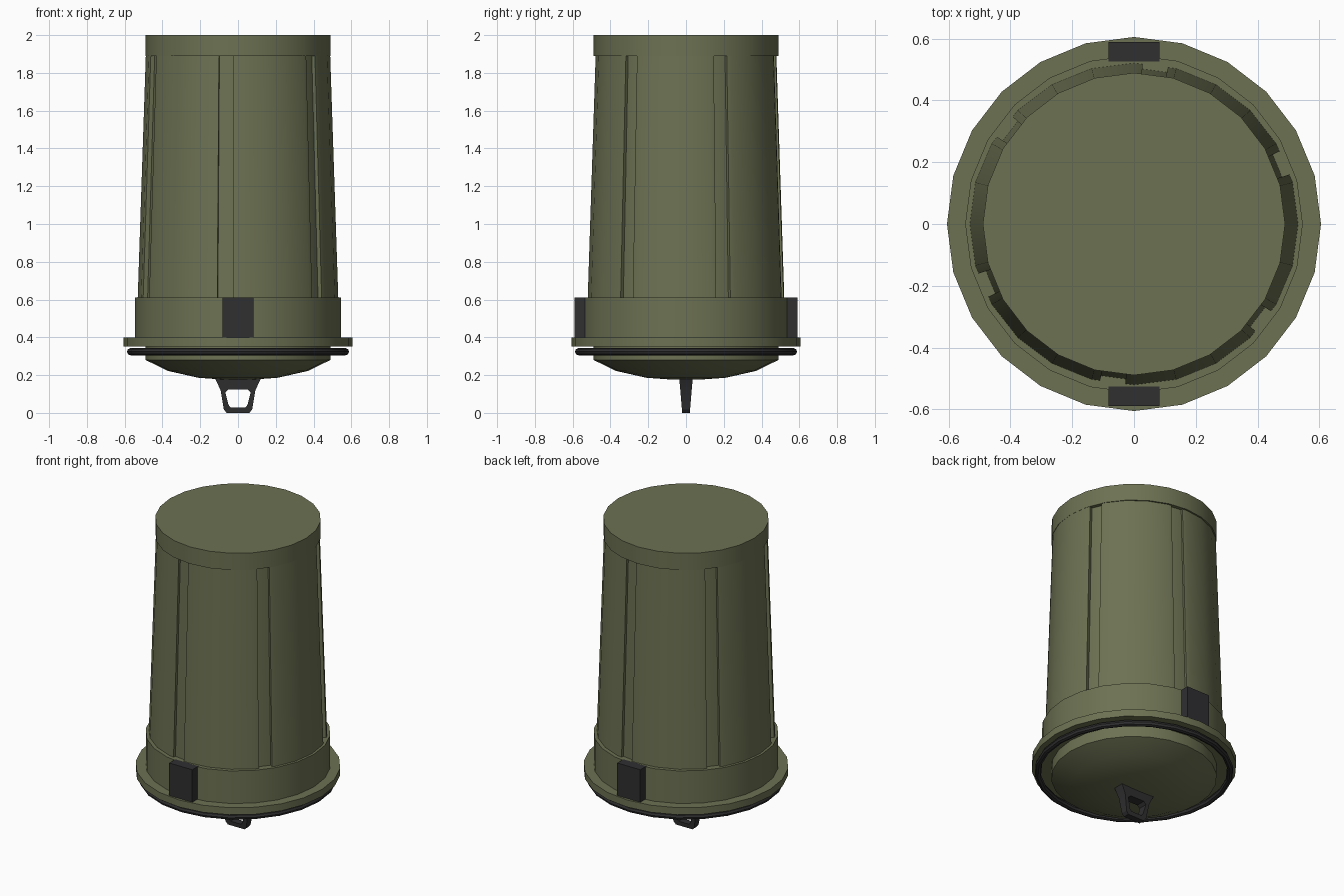
import bpy, bmesh, math

if "Cube" in bpy.data.objects:
    bpy.data.objects.remove(bpy.data.objects["Cube"])

SIDES = 24


def material(name, color):
    m = bpy.data.materials.new(name)
    m.diffuse_color = (*color, 1)
    m.use_nodes = True
    m.node_tree.nodes["Principled BSDF"].inputs["Base Color"].default_value = m.diffuse_color
    return m


olive = material("olive", (0.152, 0.167, 0.085))
black = material("black", (0.029, 0.029, 0.031))


def finish(name, bm, mat, smooth=True):
    bmesh.ops.remove_doubles(bm, verts=bm.verts, dist=1e-5)
    bmesh.ops.recalc_face_normals(bm, faces=bm.faces)
    me = bpy.data.meshes.new(name)
    bm.to_mesh(me)
    bm.free()
    ob = bpy.data.objects.new(name, me)
    bpy.context.collection.objects.link(ob)
    me.materials.append(mat)
    if smooth:
        bpy.ops.object.select_all(action='DESELECT')
        ob.select_set(True)
        bpy.context.view_layer.objects.active = ob
        bpy.ops.object.shade_smooth_by_angle(angle=math.radians(30))
    return ob


def lathe(name, profile, mat, closed=False, sides=SIDES):
    """Revolve (radius, z) points about z; open profiles are capped at both ends."""
    bm = bmesh.new()
    rings = []
    for r, z in profile:
        rings.append([bm.verts.new((r * math.cos(a), r * math.sin(a), z))
                      for a in (2 * math.pi * i / sides for i in range(sides))])
    pairs = list(zip(rings, rings[1:]))
    if closed:
        pairs.append((rings[-1], rings[0]))
    for lo, hi in pairs:
        for i in range(sides):
            j = (i + 1) % sides
            bm.faces.new((lo[i], lo[j], hi[j], hi[i]))
    if not closed:
        bm.faces.new(rings[0])
        bm.faces.new(rings[-1])
    return finish(name, bm, mat)


# Body core behind the panels, top cap, lower band and flange
lathe("body_core", [(0.505, 0.60), (0.465, 1.90)], olive)
lathe("top_cap", [(0.489, 1.89), (0.489, 2.0)], olive)
lathe("lower_band", [(0.546, 0.39), (0.546, 0.61)], olive)
lathe("flange", [(0.605, 0.352), (0.605, 0.398)], olive)

# Domed base
lathe("domed_base", [(0.02, 0.176), (0.1, 0.178), (0.21, 0.186), (0.37, 0.222),
                     (0.489, 0.28), (0.489, 0.36)], olive)

# Rubber sealing ring
lathe("sealing_ring",
      [(0.569 + 0.019 * math.cos(t), 0.324 + 0.019 * math.sin(t))
       for t in (2 * math.pi * k / 8 for k in range(8))], black, closed=True)


# Six raised wall panels with narrow channels between them
def panel(name, start, end):
    inner = [start] + [a for a in range(0, 720, 15) if start < a < end] + [end]
    bm = bmesh.new()
    cols = []
    for deg in inner:
        a = math.radians(deg)
        # keep cut ends on the straight facets of the 24-sided wall
        off = math.radians(deg % 15 - 7.5)
        k = math.cos(math.radians(7.5)) / math.cos(off)
        cols.append([bm.verts.new((r * k * math.cos(a), 0.98 * r * k * math.sin(a), z))
                     for r, z in ((0.47, 0.605), (0.531, 0.605), (0.488, 1.895), (0.43, 1.895))])
    for p, q in zip(cols, cols[1:]):
        for i in range(4):
            j = (i + 1) % 4
            bm.faces.new((p[i], q[i], q[j], p[j]))
    bm.faces.new(cols[0])
    bm.faces.new(cols[-1])
    finish(name, bm, olive)


for n in range(6):
    panel(f"wall_panel_{n + 1}", 27 + 60 * n, 78 + 60 * n)

# Front and back latch blocks
for name, s in (("front_latch", -1), ("back_latch", 1)):
    bm = bmesh.new()
    bmesh.ops.create_cube(bm, size=1)
    for v in bm.verts:
        v.co = (v.co.x * 0.166, s * 0.5575 + v.co.y * 0.063, 0.505 + v.co.z * 0.212)
    finish(name, bm, black, smooth=False)

# Pull loop under the dome: tapered frame with a rounded hole
half_outer = [(0.125, 0.19), (0.092, 0.12), (0.075, 0.018), (0.06, 0.0)]
half_inner = [(0.05, 0.125), (0.067, 0.108), (0.05, 0.042), (0.038, 0.028)]
bm = bmesh.new()
loops = []
for half in (half_outer, half_inner):
    pts = half + [(-x, z) for x, z in reversed(half)]
    for s in (-1, 1):
        loops.append([bm.verts.new((x, s * (0.02 + 0.085 * z), z)) for x, z in pts])
of, ob_, inf, ib = loops
for a, b in ((of, inf), (ob_, ib), (of, ob_), (inf, ib)):
    for i in range(8):
        j = (i + 1) % 8
        bm.faces.new((a[i], a[j], b[j], b[i]))
finish("pull_loop", bm, black)
